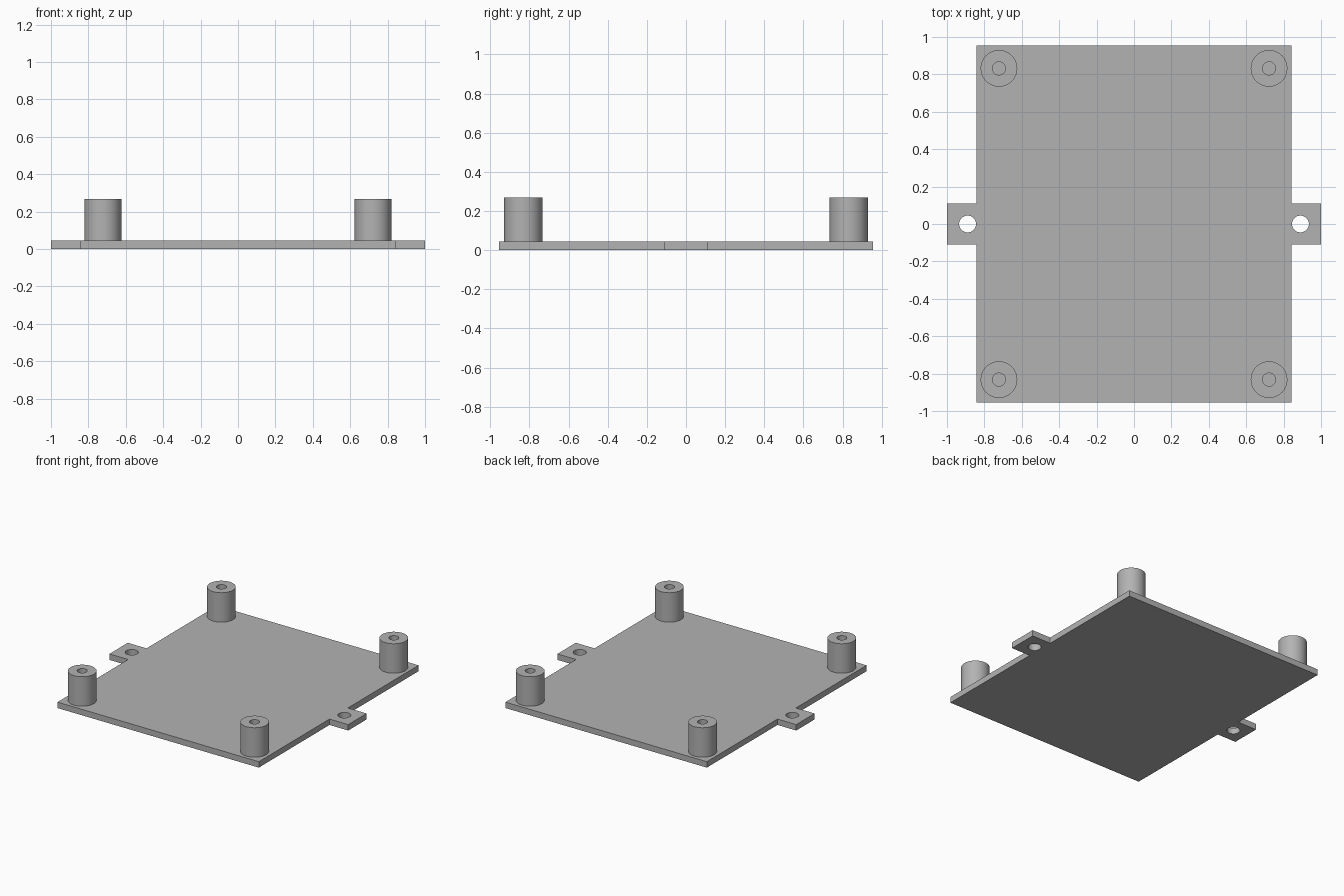
import bpy, bmesh, math
from mathutils import Vector

if "Cube" in bpy.data.objects:
    bpy.data.objects.remove(bpy.data.objects["Cube"], do_unlink=True)

PLATE_X, PLATE_Y, PLATE_Z = 0.843, 0.955, 0.045
TAB_X, TAB_Y = 1.0, 0.11
POST_X, POST_Y, POST_TOP = 0.722, 0.832, 0.268
POST_R, BORE_R = 0.098, 0.035
HOLE_X, HOLE_R = 0.89, 0.045

grey = bpy.data.materials.new("plain grey")
grey.use_nodes = True
colour = (0.45, 0.45, 0.45, 1)
grey.diffuse_color = colour
grey.node_tree.nodes["Principled BSDF"].inputs["Base Color"].default_value = colour


def make_object(name, bm):
    bmesh.ops.recalc_face_normals(bm, faces=bm.faces)
    mesh = bpy.data.meshes.new(name)
    bm.to_mesh(mesh)
    bm.free()
    mesh.materials.append(grey)
    obj = bpy.data.objects.new(name, mesh)
    bpy.context.collection.objects.link(obj)
    return obj


def smooth(obj):
    bpy.ops.object.select_all(action="DESELECT")
    obj.select_set(True)
    bpy.context.view_layer.objects.active = obj
    bpy.ops.object.shade_smooth_by_angle(angle=math.radians(35))


# Base plate with a tab on each side
bm = bmesh.new()
half = [(PLATE_X, -PLATE_Y), (PLATE_X, -TAB_Y), (TAB_X, -TAB_Y),
        (TAB_X, TAB_Y), (PLATE_X, TAB_Y), (PLATE_X, PLATE_Y)]
outline = half + [(-x, -y) for x, y in half]
base = bm.faces.new([bm.verts.new((x, y, 0)) for x, y in outline])
top = bmesh.ops.extrude_face_region(bm, geom=[base])["geom"]
bmesh.ops.translate(bm, vec=(0, 0, PLATE_Z),
                    verts=[v for v in top if isinstance(v, bmesh.types.BMVert)])
plate = make_object("base_plate", bm)

# Screw holes through the tabs
for side, x in (("left", HOLE_X), ("right", -HOLE_X)):
    bm = bmesh.new()
    bmesh.ops.create_cone(bm, cap_ends=True, segments=48, radius1=HOLE_R,
                          radius2=HOLE_R, depth=0.4)
    bmesh.ops.translate(bm, verts=bm.verts, vec=(x, 0, 0))
    cutter = make_object(side + "_hole_cutter", bm)
    cutter.hide_render = True
    cut = plate.modifiers.new(side + "_hole", "BOOLEAN")
    cut.operation, cut.solver, cut.object = "DIFFERENCE", "EXACT", cutter
    bpy.context.view_layer.objects.active = plate
    bpy.ops.object.modifier_apply(modifier=cut.name)
    bpy.data.objects.remove(cutter, do_unlink=True)
smooth(plate)

# Hollow standoff posts, turned from a profile
for fore, y in (("front", -POST_Y), ("back", POST_Y)):
    for side, x in (("left", POST_X), ("right", -POST_X)):
        bm = bmesh.new()
        profile = [(POST_R, PLATE_Z), (POST_R, POST_TOP),
                   (BORE_R, POST_TOP), (BORE_R, PLATE_Z)]
        verts = [bm.verts.new((r, 0, z)) for r, z in profile]
        edges = [bm.edges.new(pair) for pair in zip(verts, verts[1:])]
        bmesh.ops.spin(bm, geom=verts + edges, cent=(0, 0, 0), axis=(0, 0, 1),
                       angle=math.tau, steps=48, use_merge=True)
        bmesh.ops.remove_doubles(bm, verts=bm.verts, dist=0.0001)
        post = make_object(f"{fore}_{side}_post", bm)
        # Keep the open shell facing outward
        wall = max(post.data.polygons, key=lambda p: p.center.xy.length)
        if wall.normal.dot(Vector((*wall.center.xy, 0))) < 0:
            post.data.flip_normals()
        post.location = (x, y, 0)
        smooth(post)
